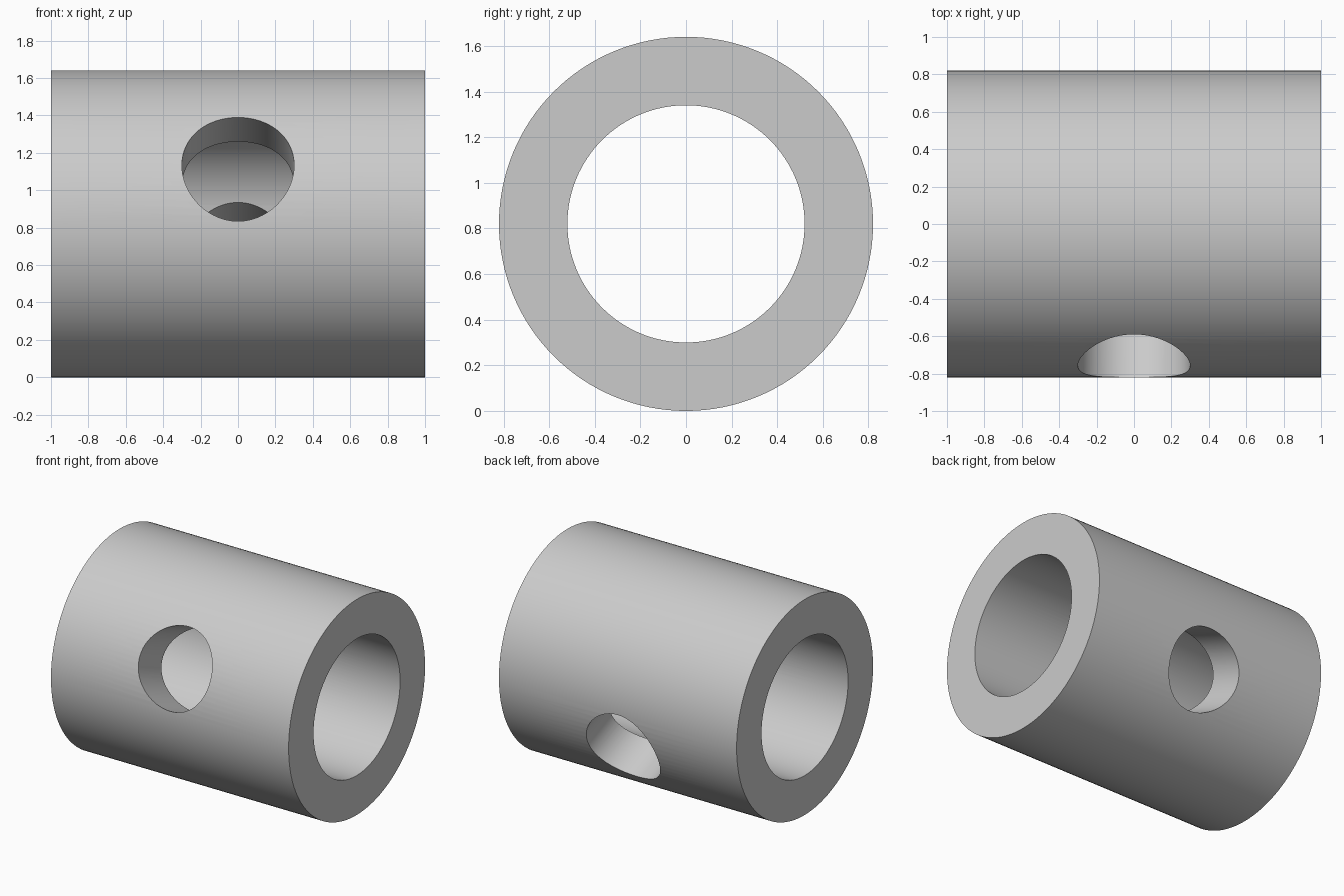
import bpy
import math

cube = bpy.data.objects.get("Cube")
if cube:
    bpy.data.objects.remove(cube, do_unlink=True)

LENGTH = 2.0
OUTER = 0.82
INNER = 0.52
HOLE = 0.30
TILT = math.radians(22.5)

# Plain grey metal
grey = bpy.data.materials.new("grey")
grey.use_nodes = True
colour = (0.6, 0.6, 0.6, 1.0)
grey.diffuse_color = colour
grey.node_tree.nodes["Principled BSDF"].inputs["Base Color"].default_value = colour


def cylinder(name, radius, depth, rotation):
    bpy.ops.mesh.primitive_cylinder_add(vertices=128, radius=radius, depth=depth,
                                        location=(0, 0, OUTER), rotation=rotation)
    obj = bpy.context.object
    obj.name = name
    obj.data.materials.append(grey)
    return obj


def cut(target, cutter):
    mod = target.modifiers.new(cutter.name, 'BOOLEAN')
    mod.operation = 'DIFFERENCE'
    mod.solver = 'EXACT'
    mod.object = cutter
    bpy.ops.object.select_all(action='DESELECT')
    target.select_set(True)
    bpy.context.view_layer.objects.active = target
    bpy.ops.object.modifier_apply(modifier=mod.name)
    bpy.data.objects.remove(cutter, do_unlink=True)


# Thick sleeve lying along x
along_x = (0, math.pi / 2, 0)
sleeve = cylinder("sleeve", OUTER, LENGTH, along_x)
cut(sleeve, cylinder("bore", INNER, LENGTH + 0.4, along_x))

# Tilted cross hole, high at the front and low at the back
cut(sleeve, cylinder("cross_hole", HOLE, 2.4, (math.pi / 2 - TILT, 0, 0)))

# Smooth walls with crisp rims
bpy.ops.object.shade_smooth_by_angle(angle=math.radians(30))
